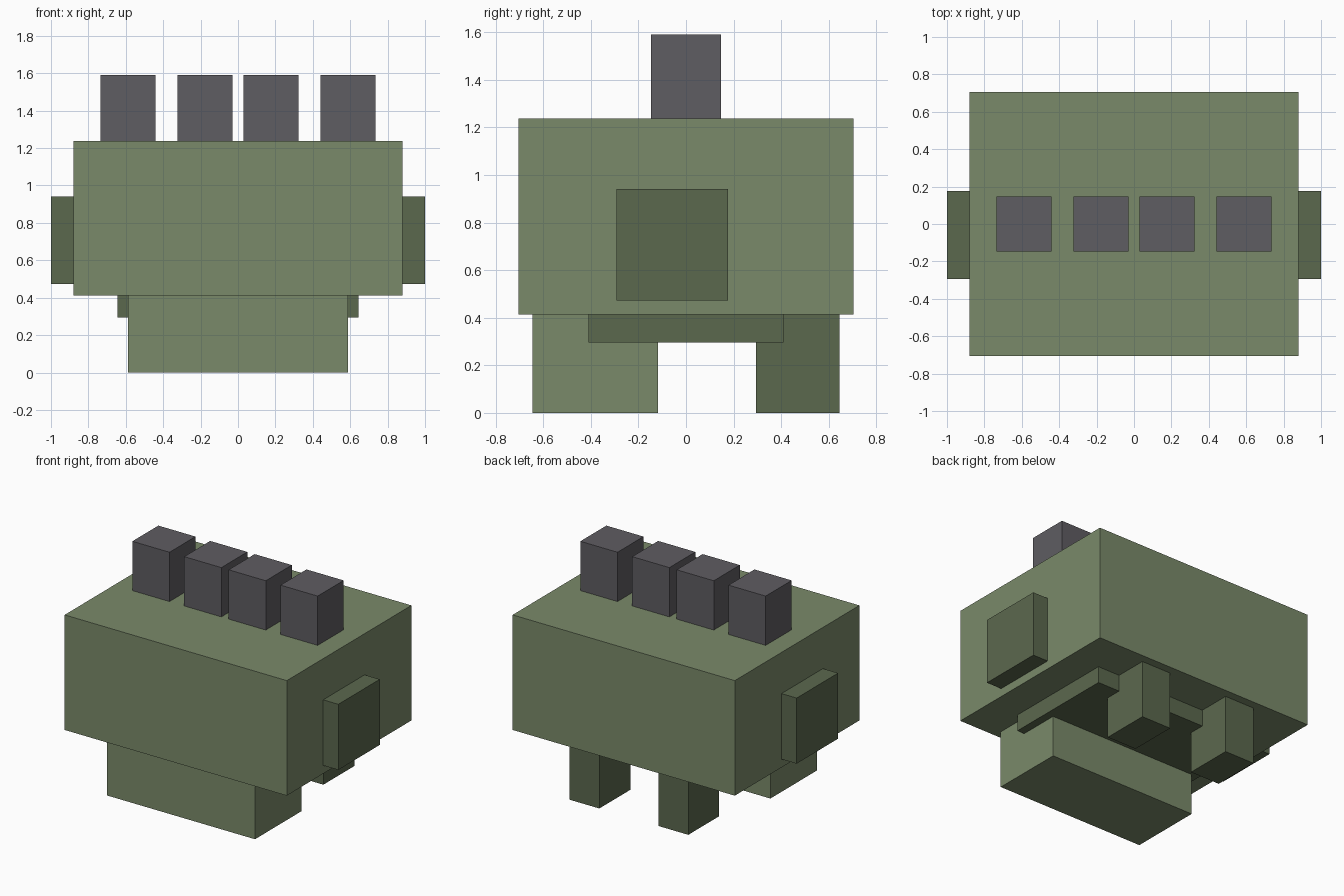
import bpy

cube = bpy.data.objects.get("Cube")
if cube:
    bpy.data.objects.remove(cube, do_unlink=True)


def material(name, rgb):
    mat = bpy.data.materials.new(name)
    mat.use_nodes = True
    colour = (*rgb, 1)
    mat.diffuse_color = colour
    for node in mat.node_tree.nodes:
        if node.type == "BSDF_PRINCIPLED":
            node.inputs["Base Color"].default_value = colour
            node.inputs["Roughness"].default_value = 0.9
    return mat


green = material("sage green", (0.195, 0.254, 0.144))
dark_green = material("dark green", (0.105, 0.138, 0.076))
grey = material("charcoal grey", (0.114, 0.109, 0.122))


def box(name, xs, ys, zs, mat):
    """Box spanning the given ranges on each axis."""
    spans = (xs, ys, zs)
    bpy.ops.mesh.primitive_cube_add(size=1, location=[(a + b) / 2 for a, b in spans])
    obj = bpy.context.object
    obj.name = name
    obj.scale = [b - a for a, b in spans]
    bpy.ops.object.transform_apply(location=False, rotation=False, scale=True)
    obj.data.materials.append(mat)
    return obj


def pair(name, xs, ys, zs, mat):
    """Box on the left (+x) and its mirror on the right."""
    box("left_" + name, xs, ys, zs, mat)
    box("right_" + name, (-xs[1], -xs[0]), ys, zs, mat)


BELLY, TOP = 0.413, 1.237

# Main body and the parts under it
box("body", (-0.88, 0.88), (-0.705, 0.705), (BELLY, TOP), green)
box("belly_plate", (-0.645, 0.645), (-0.41, 0.41), (0.295, BELLY), dark_green)
box("front_foot", (-0.587, 0.587), (-0.646, -0.117), (0, BELLY), green)
pair("back_leg", (0.235, 0.47), (0.295, 0.645), (0, BELLY), dark_green)

# Side panels
pair("side_panel", (0.88, 1.0), (-0.293, 0.176), (0.472, 0.942), dark_green)

# Row of blocks along the top
for place, xs in (("inner", (0.029, 0.323)), ("outer", (0.44, 0.734))):
    pair(place + "_top_block", xs, (-0.147, 0.147), (TOP, 1.59), grey)
